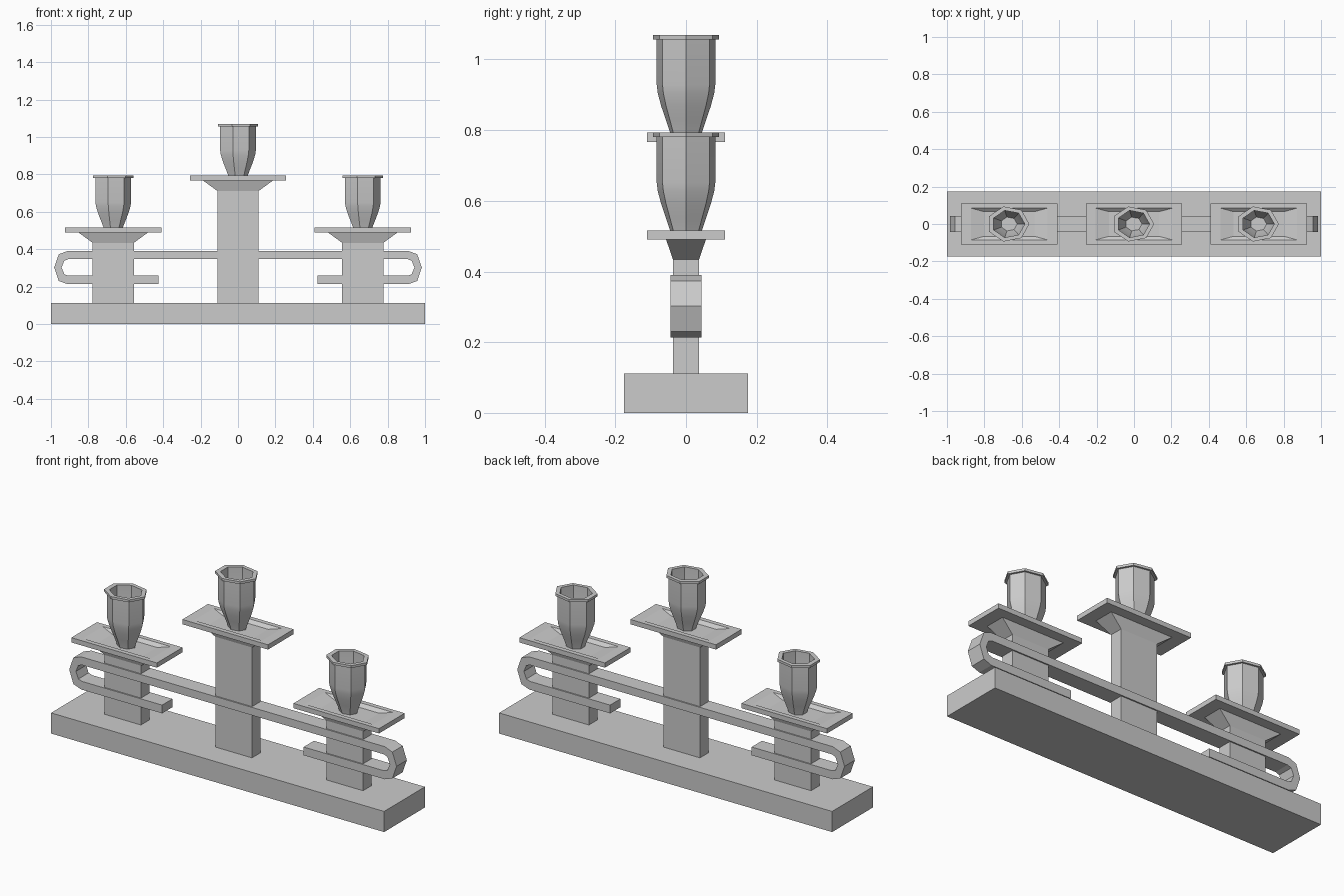
import bpy, math
from math import cos, sin, pi

if "Cube" in bpy.data.objects:
    bpy.data.objects.remove(bpy.data.objects["Cube"])


def make(name, verts, faces):
    me = bpy.data.meshes.new(name)
    me.from_pydata(verts, [], faces)
    ob = bpy.data.objects.new(name, me)
    bpy.context.collection.objects.link(ob)
    return ob


def loft(name, rings):
    """Skin a stack of equal-sized rings and cap both ends."""
    n = len(rings[0])
    verts = [v for r in rings for v in r]
    faces = [tuple(range(n))[::-1]]
    for k in range(len(rings) - 1):
        for i in range(n):
            j = (i + 1) % n
            faces.append((k * n + i, k * n + j, (k + 1) * n + j, (k + 1) * n + i))
    faces.append(tuple(range((len(rings) - 1) * n, len(rings) * n)))
    return make(name, verts, faces)


def rect(cx, hx, hy, z):
    return [(cx - hx, -hy, z), (cx + hx, -hy, z), (cx + hx, hy, z), (cx - hx, hy, z)]


def cup_ring(cx, r, z, n=7):
    # slightly stretched heptagon, corner towards +x, centred on its bounds
    return [(cx + r * 1.18 * (cos(2 * pi * i / n) - 0.05), r * sin(2 * pi * i / n), z)
            for i in range(n)]


# Base slab
loft("base", [rect(0, 1, 0.175, 0), rect(0, 1, 0.175, 0.112)])

# Cup profile: radius, height above tray top (outside up, then inside down)
CUP = [(0.042, -0.016), (0.046, 0.0), (0.058, 0.035), (0.072, 0.075), (0.082, 0.112),
       (0.085, 0.135), (0.085, 0.264), (0.096, 0.264), (0.096, 0.277), (0.074, 0.277),
       (0.074, 0.135), (0.070, 0.112), (0.060, 0.075), (0.047, 0.035), (0.038, 0.012)]

# Three candle stands: post, flared neck, dished tray, cup
for label, cx, top in (("left", -0.667, 0.516), ("centre", 0, 0.793), ("right", 0.667, 0.516)):
    loft(label + "_post", [rect(cx, 0.11, 0.037, 0.112), rect(cx, 0.11, 0.037, top - 0.082)])
    loft(label + "_tray", [
        rect(cx, 0.11, 0.037, top - 0.082),
        rect(cx, 0.187, 0.056, top - 0.026),
        rect(cx, 0.257, 0.11, top - 0.026),
        rect(cx, 0.257, 0.11, top),
        rect(cx, 0.205, 0.085, top),
        rect(cx, 0.135, 0.066, top - 0.016)])
    cup = loft(label + "_cup", [cup_ring(cx, r, top + h) for r, h in CUP])
    bpy.ops.object.select_all(action='DESELECT')
    cup.select_set(True)
    bpy.context.view_layer.objects.active = cup
    bpy.ops.object.shade_smooth_by_angle(angle=math.radians(30))

# Looped bar: outer and inner outline of the right half, mirrored to the left
outer = [(0.425, 0.213), (0.912, 0.213), (0.958, 0.23), (0.983, 0.302), (0.958, 0.373), (0.912, 0.39)]
inner = [(0.425, 0.258), (0.905, 0.258), (0.928, 0.265), (0.943, 0.302), (0.928, 0.339), (0.905, 0.347)]
mirror = lambda pts: [(-x, z) for x, z in reversed(pts)]
pairs = list(zip(outer + mirror(outer), inner + mirror(inner)))
H = 0.044
loft("looped_bar", [[(o[0], -H, o[1]), (o[0], H, o[1]), (i[0], H, i[1]), (i[0], -H, i[1])]
                    for o, i in pairs])

# Consistent outward normals
import bmesh
for ob in bpy.data.objects:
    bm = bmesh.new()
    bm.from_mesh(ob.data)
    bmesh.ops.recalc_face_normals(bm, faces=bm.faces)
    bm.to_mesh(ob.data)
    bm.free()
